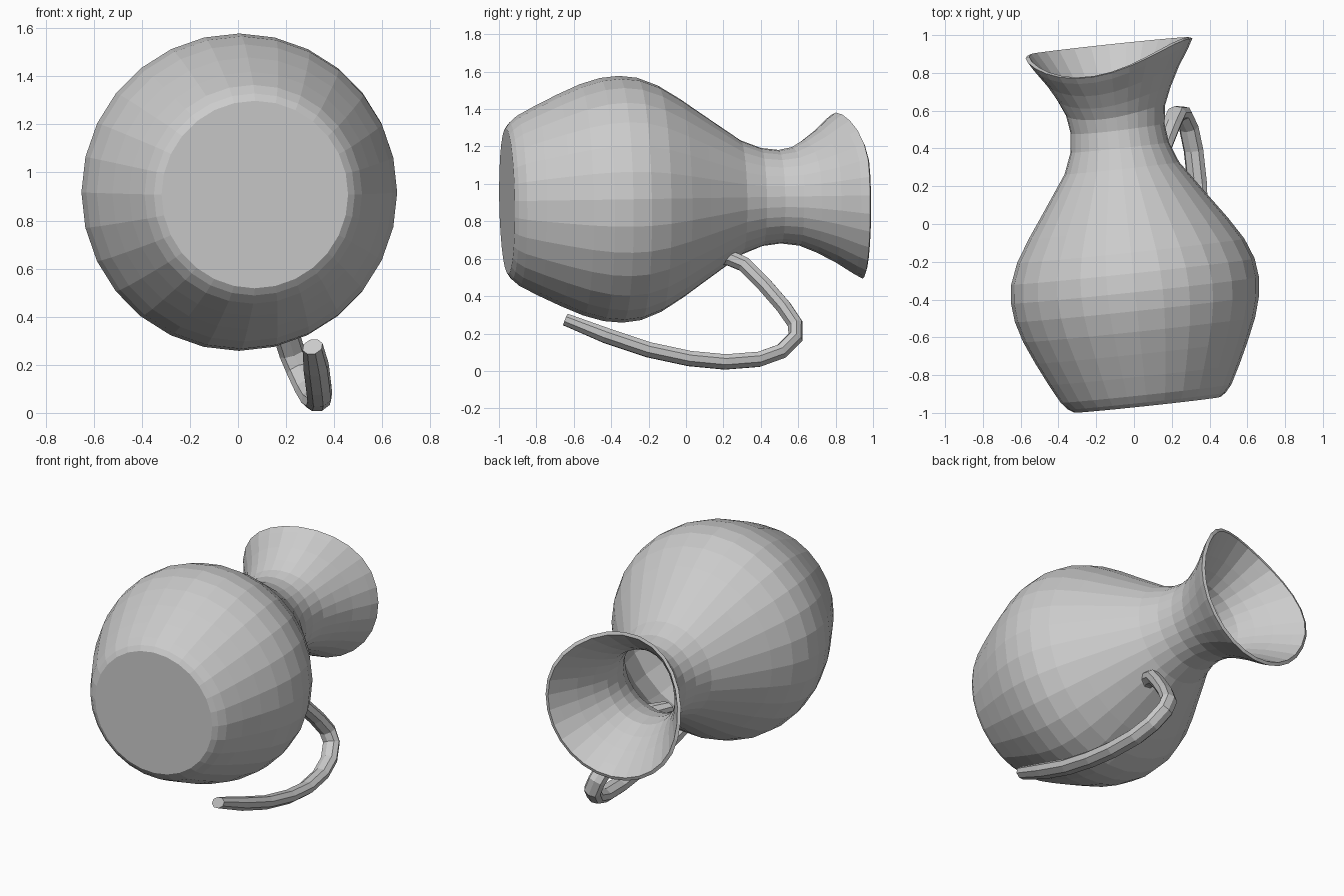
import bpy, bmesh
from math import sin, cos, pi, radians
from mathutils import Vector

if "Cube" in bpy.data.objects:
    bpy.data.objects.remove(bpy.data.objects["Cube"])

SEG = 28
BASE = Vector((0.07, -0.957, 0.908))             # centre of the jug's foot
AXIS = Vector((-0.106, 0.99, 0.016)).normalized()  # jug lies along y, slightly turned
SIDE = Vector((0, 0, 1)).cross(AXIS).normalized() * -1
UP = SIDE.cross(AXIS).normalized()


def finish(bm, name):
    bmesh.ops.recalc_face_normals(bm, faces=bm.faces)
    mesh = bpy.data.meshes.new(name)
    bm.to_mesh(mesh)
    bm.free()
    obj = bpy.data.objects.new(name, mesh)
    bpy.context.collection.objects.link(obj)
    return obj


def skin(bm, rings):
    # join neighbouring rings with quads and close both ends
    rows = [[bm.verts.new(p) for p in ring] for ring in rings]
    for a, b in zip(rows, rows[1:]):
        n = len(a)
        for i in range(n):
            j = (i + 1) % n
            bm.faces.new((a[i], a[j], b[j], b[i]))
    bm.faces.new(rows[0][::-1])
    bm.faces.new(rows[-1])


def jug_ring(t, r):
    # the mouth dips toward the spout side; the dip fades out down the neck
    ring = []
    fade = max(0.0, (t - 1.45) / 0.46)
    for i in range(SEG):
        a = 2 * pi * i / SEG
        dip = 0.145 * fade * max(0.0, cos(a - radians(108))) ** 2
        ring.append(BASE + AXIS * (t - dip) + (SIDE * cos(a) + UP * sin(a)) * r)
    return ring


# jug body: outer wall from foot to lip, then inner wall back down
outer = [(0, 0.39), (0.02, 0.42), (0.06, 0.455), (0.16, 0.508), (0.28, 0.566),
         (0.4, 0.618), (0.51, 0.65), (0.61, 0.66), (0.71, 0.648), (0.82, 0.605),
         (0.94, 0.53), (1.05, 0.452), (1.16, 0.375), (1.26, 0.305), (1.37, 0.262),
         (1.47, 0.25), (1.57, 0.264), (1.66, 0.302), (1.76, 0.355), (1.86, 0.42),
         (1.905, 0.445)]
inner = [(1.912, 0.425), (1.85, 0.385), (1.75, 0.322), (1.65, 0.27), (1.55, 0.23),
         (1.45, 0.22), (1.35, 0.235), (1.24, 0.285), (1.05, 0.418), (0.82, 0.57),
         (0.61, 0.625), (0.4, 0.585), (0.16, 0.475), (0.04, 0.39)]
bm = bmesh.new()
skin(bm, [jug_ring(t, r) for t, r in outer + inner])
finish(bm, "jug_body")

# handle: flattened tube swept from the shoulder round to its free lower end
path = [Vector(p) for p in (
    (0.04, 0.13, 0.60), (0.08, 0.23, 0.605), (0.11, 0.31, 0.57), (0.155, 0.42, 0.46),
    (0.195, 0.52, 0.345), (0.225, 0.585, 0.25), (0.255, 0.585, 0.18), (0.29, 0.51, 0.105),
    (0.315, 0.39, 0.062), (0.335, 0.21, 0.048), (0.34, 0.02, 0.066), (0.335, -0.2, 0.113),
    (0.325, -0.43, 0.19), (0.31, -0.645, 0.275))]
across = AXIS.cross(Vector((0.34, 0, -0.94))).normalized()
rings = []
for k, p in enumerate(path):
    tangent = (path[min(k + 1, len(path) - 1)] - path[max(k - 1, 0)]).normalized()
    out = tangent.cross(across).normalized()
    size = 0.8 if k in (0, len(path) - 1) else 1.0
    rings.append([p + (across * 0.055 * cos(a) + out * 0.042 * sin(a)) * size
                  for a in (2 * pi * i / 8 for i in range(8))])
bm = bmesh.new()
skin(bm, rings)
finish(bm, "handle")
